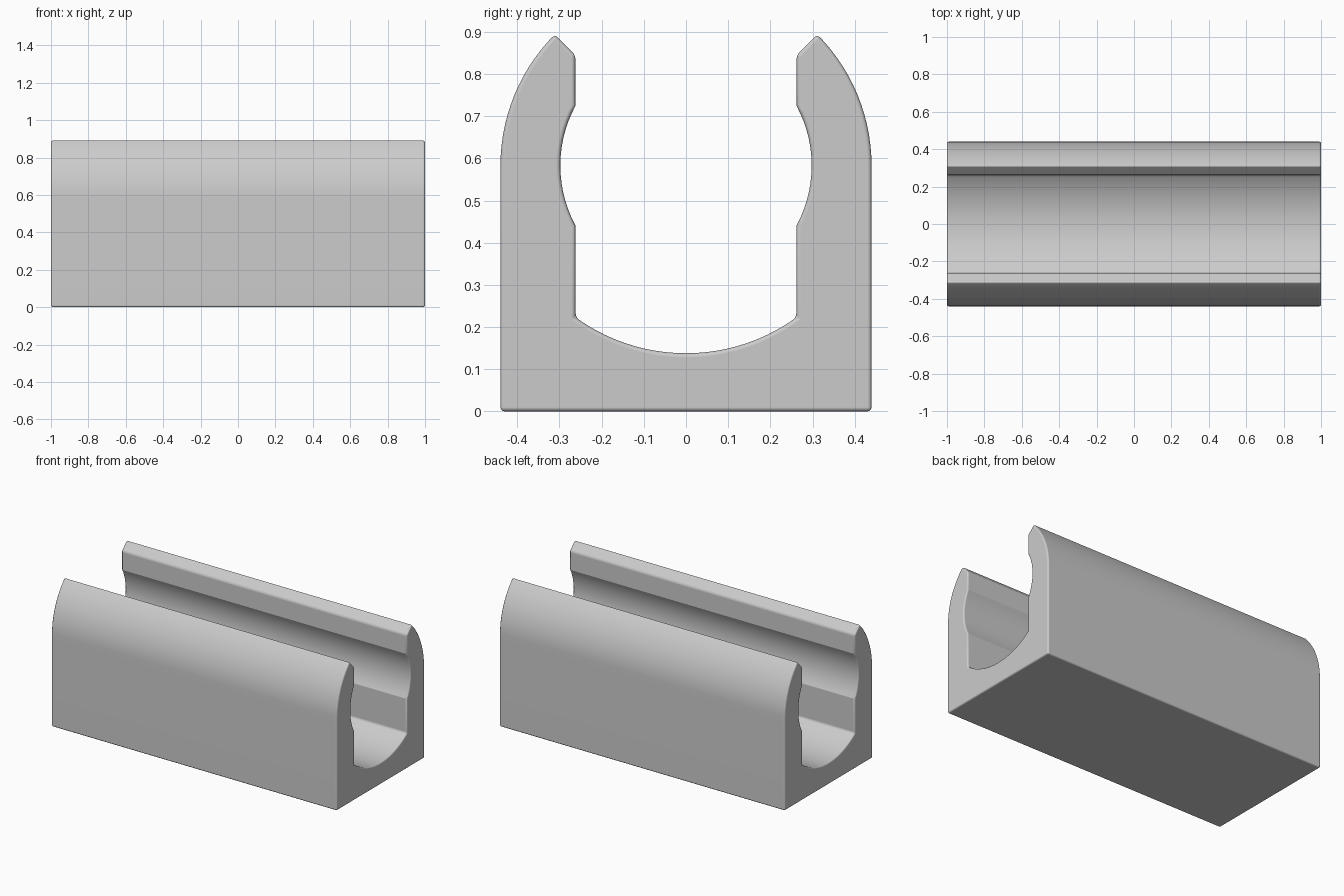
import bpy, bmesh, math

cube = bpy.data.objects.get("Cube")
if cube:
    bpy.data.objects.remove(cube, do_unlink=True)

AXIS_Z = 0.583    # height of the shared centre of all arcs
HALF_LENGTH = 1.0


def arc(radius, start, end, steps):
    """Points on a circle about the clip axis, angles in radians."""
    angles = [start + (end - start) * i / steps for i in range(steps + 1)]
    return [(radius * math.cos(a), AXIS_Z + radius * math.sin(a)) for a in angles]


# Half cross-section in y and z, from the outer base corner up and round to the cradle
jaw = 0.262
tip = math.acos(0.311 / 0.44)
grip = math.acos(jaw / 0.298)
floor = -math.acos(jaw / 0.445)
half = [(0.44, 0)]
half += arc(0.44, 0, tip, 14)                        # curved outer shoulder and tip
half += [(jaw, 0.845)]                               # lead-in chamfer
half += arc(0.298, grip, -grip, 14)                  # gripping groove
half += arc(0.445, floor, -math.pi / 2, 14)          # cradle floor
profile = half + [(-y, z) for y, z in reversed(half[:-1])]

# Extrude the section along x
bm = bmesh.new()
section = bm.faces.new([bm.verts.new((-HALF_LENGTH, y, z)) for y, z in profile])
extruded = bmesh.ops.extrude_face_region(bm, geom=[section], use_keep_orig=True)
moved = [v for v in extruded["geom"] if isinstance(v, bmesh.types.BMVert)]
bmesh.ops.translate(bm, verts=moved, vec=(2 * HALF_LENGTH, 0, 0))
bmesh.ops.recalc_face_normals(bm, faces=bm.faces)
mesh = bpy.data.meshes.new("clip_channel")
bm.to_mesh(mesh)
bm.free()
channel = bpy.data.objects.new("clip_channel", mesh)
bpy.context.collection.objects.link(channel)

# Plain grey
grey = bpy.data.materials.new("light grey")
grey.use_nodes = True
colour = (0.6, 0.6, 0.6, 1)
grey.diffuse_color = colour
grey.node_tree.nodes["Principled BSDF"].inputs["Base Color"].default_value = colour
mesh.materials.append(grey)

# Smooth curves and softly rounded edges
bpy.context.view_layer.objects.active = channel
channel.select_set(True)
bpy.ops.object.shade_smooth_by_angle(angle=math.radians(25))
bevel = channel.modifiers.new("rounded_edges", "BEVEL")
bevel.width = 0.01
bevel.segments = 3
bevel.limit_method = "ANGLE"
bevel.angle_limit = math.radians(35)
bevel.use_clamp_overlap = False
bevel.harden_normals = True
